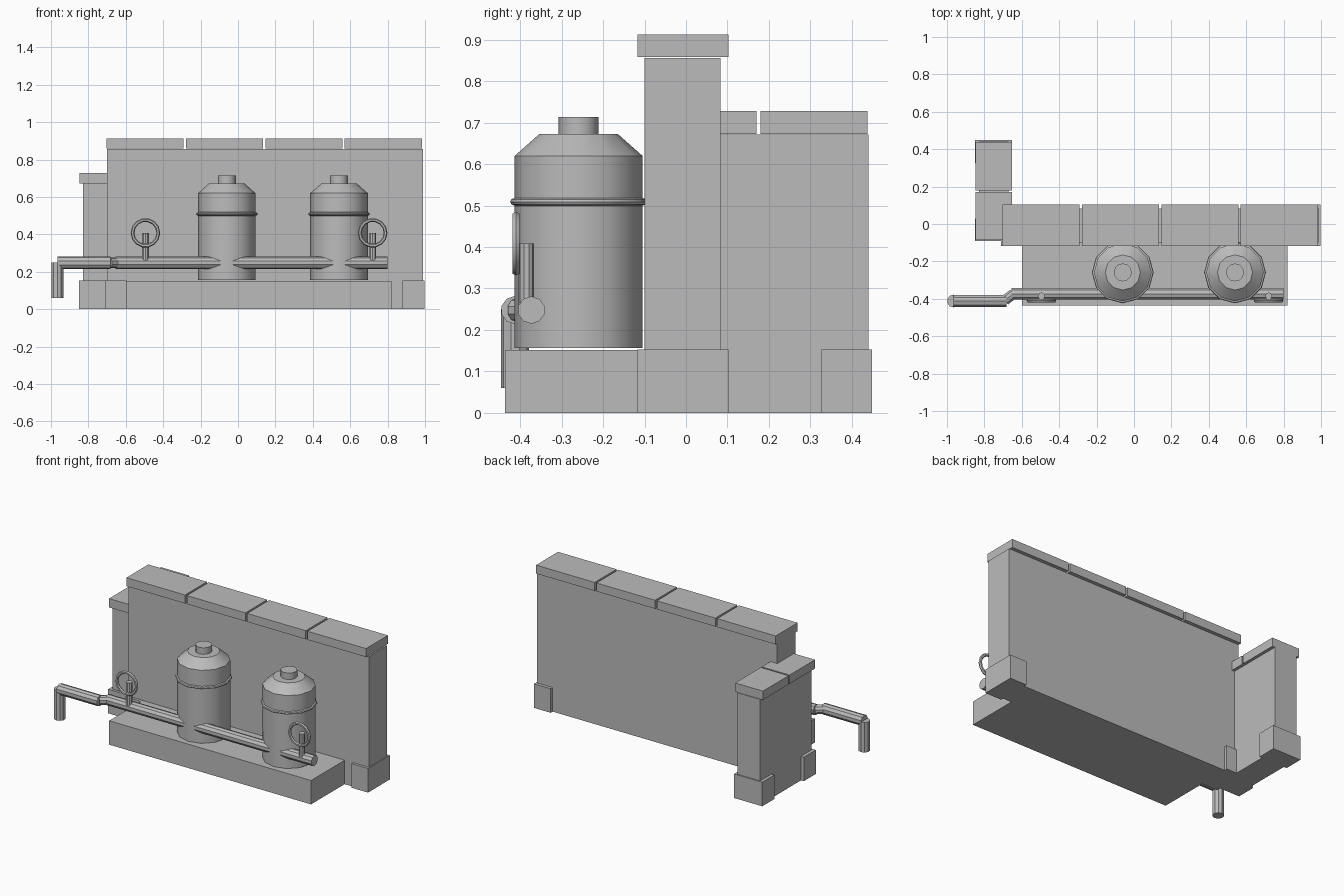
import bpy, bmesh, math
from mathutils import Vector

if "Cube" in bpy.data.objects:
    bpy.data.objects.remove(bpy.data.objects["Cube"], do_unlink=True)

grey = bpy.data.materials.new("plain_grey")
grey.use_nodes = True
grey.diffuse_color = (0.5, 0.5, 0.5, 1)
grey.node_tree.nodes["Principled BSDF"].inputs["Base Color"].default_value = (0.5, 0.5, 0.5, 1)


def finish(name, bm, smooth=False):
    bmesh.ops.recalc_face_normals(bm, faces=bm.faces)
    mesh = bpy.data.meshes.new(name)
    bm.to_mesh(mesh)
    bm.free()
    mesh.materials.append(grey)
    obj = bpy.data.objects.new(name, mesh)
    bpy.context.collection.objects.link(obj)
    if smooth:
        bpy.ops.object.select_all(action="DESELECT")
        obj.select_set(True)
        bpy.context.view_layer.objects.active = obj
        bpy.ops.object.shade_smooth_by_angle(angle=math.radians(35))
    return obj


def box(name, x, y, z):
    """Box given by its (low, high) range on each axis."""
    bm = bmesh.new()
    bmesh.ops.create_cube(bm, size=1)
    for v in bm.verts:
        v.co = [r[0] if c < 0 else r[1] for c, r in zip(v.co, (x, y, z))]
    return finish(name, bm)


def rod(name, start, end, radius, sides=10):
    """Capped cylinder between two points."""
    a, b = Vector(start), Vector(end)
    bm = bmesh.new()
    bmesh.ops.create_cone(bm, cap_ends=True, segments=sides, radius1=radius,
                          radius2=radius, depth=(b - a).length)
    turn = (b - a).to_track_quat("Z", "Y")
    for v in bm.verts:
        v.co = turn @ v.co + (a + b) / 2
    return finish(name, bm, True)


def lathe(name, profile, centre, sides=12):
    """Spin a (radius, height) profile round a vertical axis."""
    bm = bmesh.new()
    rings = []
    for r, z in profile:
        rings.append([bm.verts.new((centre[0] + r * math.cos(i * math.tau / sides),
                                    centre[1] + r * math.sin(i * math.tau / sides), z))
                      for i in range(sides)])
    for low, high in zip(rings, rings[1:]):
        for i in range(sides):
            j = (i + 1) % sides
            bm.faces.new((low[i], low[j], high[j], high[i]))
    bm.faces.new(rings[0])
    bm.faces.new(rings[-1])
    return finish(name, bm, True)


def ring(name, centre, major, minor, sides=14, tube=6):
    """Hand wheel rim facing the front."""
    bm = bmesh.new()
    loops = []
    for i in range(sides):
        a = i * math.tau / sides
        loop = []
        for k in range(tube):
            t = k * math.tau / tube
            r = major + minor * math.cos(t)
            loop.append(bm.verts.new((centre[0] + r * math.cos(a),
                                      centre[1] + minor * math.sin(t),
                                      centre[2] + r * math.sin(a))))
        loops.append(loop)
    for i in range(sides):
        a, b = loops[i], loops[(i + 1) % sides]
        for k in range(tube):
            n = (k + 1) % tube
            bm.faces.new((a[k], b[k], b[n], a[n]))
    return finish(name, bm, True)


# Walls and the low platform
BASE = (0, 0.153)
box("main_wall", (-0.7, 0.99), (-0.1, 0.083), (0, 0.856))
box("side_wall", (-0.83, -0.67), (-0.075, 0.44), (0, 0.671))
box("platform", (-0.6, 0.82), (-0.437, -0.1), (0, 0.152))

# Corner footing blocks
box("main_footing_left", (0.88, 0.997), (-0.117, 0.103), BASE)
box("main_footing_right", (-0.71, -0.597), (-0.117, 0.103), BASE)
box("side_footing_back", (-0.85, -0.652), (0.327, 0.448), BASE)
box("side_footing_front", (-0.85, -0.652), (-0.09, 0.03), BASE)

# Coping stones
for i in range(4):
    x = -0.703 + i * 0.4245
    box(f"main_coping_{i + 1}", (x, x + 0.412), (-0.117, 0.103), (0.858, 0.912))
for i, span in enumerate(((-0.085, 0.17), (0.18, 0.438))):
    box(f"side_coping_{i + 1}", (-0.848, -0.652), span, (0.672, 0.728))

# Tanks with shoulder, cap and band
TANK = ((0.154, 0.156), (0.154, 0.62), (0.094, 0.673), (0.048, 0.673), (0.048, 0.714))
BAND = ((0.153, 0.499), (0.162, 0.503), (0.165, 0.509), (0.162, 0.515), (0.153, 0.519))
for i, x in enumerate((-0.06, 0.54)):
    lathe(f"tank_{i + 1}", TANK, (x, -0.259))
    lathe(f"tank_band_{i + 1}", BAND, (x, -0.259))

# Feed pipe with offset joint and downturned outlet
rod("feed_pipe", (-0.655, -0.373, 0.248), (0.8, -0.373, 0.248), 0.033)
rod("pipe_joint", (-0.69, -0.408, 0.248), (-0.645, -0.373, 0.248), 0.029)
rod("outlet_pipe", (-0.966, -0.412, 0.248), (-0.682, -0.412, 0.248), 0.034)
rod("outlet_spout", (-0.966, -0.412, 0.06), (-0.966, -0.412, 0.25), 0.034)

# Valve stems and hand wheels
for i, x in enumerate((-0.495, 0.72)):
    rod(f"valve_stem_{i + 1}", (x, -0.385, 0.25), (x, -0.385, 0.408), 0.019)
    ring(f"valve_wheel_{i + 1}", (x, -0.41, 0.408), 0.069, 0.01)
